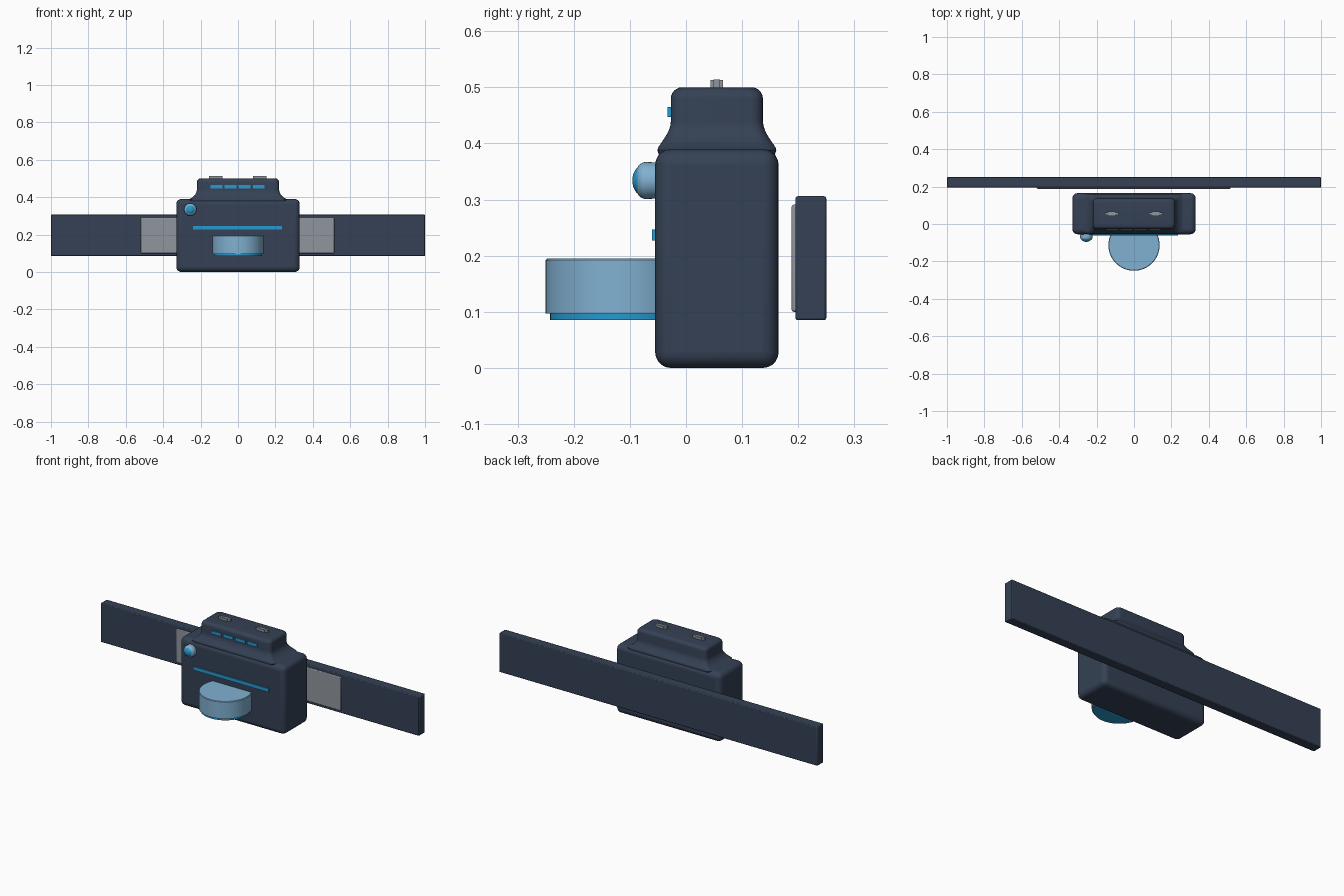
import bpy, bmesh, math
from mathutils import Matrix

cube = bpy.data.objects.get("Cube")
if cube:
    bpy.data.objects.remove(cube, do_unlink=True)


def material(name, rgb):
    m = bpy.data.materials.new(name)
    m.use_nodes = True
    m.diffuse_color = (*rgb, 1)
    m.node_tree.nodes["Principled BSDF"].inputs["Base Color"].default_value = (*rgb, 1)
    return m


NAVY = material("dark navy", (0.035, 0.053, 0.09))
PALE = material("pale blue", (0.22, 0.44, 0.64))
BLUE = material("bright blue", (0.02, 0.32, 0.62))
GREY = material("grey", (0.28, 0.30, 0.34))


def finish(bm, name, mat, bevel=0, segments=3):
    bmesh.ops.recalc_face_normals(bm, faces=bm.faces)
    mesh = bpy.data.meshes.new(name)
    bm.to_mesh(mesh)
    bm.free()
    mesh.materials.append(mat)
    ob = bpy.data.objects.new(name, mesh)
    bpy.context.collection.objects.link(ob)
    if bevel:
        mod = ob.modifiers.new("Bevel", "BEVEL")
        mod.width, mod.segments = bevel, segments
        mod.limit_method, mod.angle_limit = "ANGLE", math.radians(40)
    bpy.ops.object.select_all(action="DESELECT")
    ob.select_set(True)
    bpy.context.view_layer.objects.active = ob
    bpy.ops.object.shade_smooth_by_angle(angle=math.radians(40))
    return ob


def box(name, mat, x, y, z, bevel=0, segments=3):
    """Box from (low, high) ranges on each axis."""
    bm = bmesh.new()
    bmesh.ops.create_cube(bm, size=1)
    for v in bm.verts:
        v.co = [(lo + hi) / 2 + c * (hi - lo) for c, (lo, hi) in zip(v.co, (x, y, z))]
    return finish(bm, name, mat, bevel, segments)


def lathe(name, mat, profile, matrix, steps=64):
    """Spin (radius, height) points about z, then place the result."""
    bm = bmesh.new()
    verts = [bm.verts.new((r, 0, h)) for r, h in profile]
    edges = [bm.edges.new(p) for p in zip(verts, verts[1:])]
    bmesh.ops.spin(bm, geom=verts + edges, axis=(0, 0, 1), cent=(0, 0, 0),
                   angle=2 * math.pi, steps=steps)
    bmesh.ops.remove_doubles(bm, verts=bm.verts, dist=0.0001)
    bm.transform(matrix)
    return finish(bm, name, mat)


def rounded_ring(bm, hx, hy, z, radius, cy, n=6):
    ring = []
    for q, (sx, sy) in enumerate(((1, 1), (-1, 1), (-1, -1), (1, -1))):
        for i in range(n + 1):
            a = (q + i / n) * math.pi / 2
            ring.append(bm.verts.new((sx * (hx - radius) + radius * math.cos(a),
                                      cy + sy * (hy - radius) + radius * math.sin(a), z)))
    return ring


# Main housing
box("housing", NAVY, (-0.33, 0.33), (-0.055, 0.165), (0, 0.39), 0.028, 5)

# Upper housing: flared foot, straight neck, rounded top
bm = bmesh.new()
layers = [(0.262, 0.1, 0.37)]
for i in range(9):
    t = i / 8
    a = t * math.pi / 2
    s = t * t * (3 - 2 * t)
    layers.append((0.265 - 0.045 * math.sin(a), 0.106 - 0.024 * s,
                   0.388 + 0.052 * (t + 1 - math.cos(a)) / 2))
for i in range(7):
    a = i / 6 * math.pi / 2
    inset = 0.02 * (1 - math.cos(a))
    layers.append((0.22 - inset, 0.082 - inset, 0.48 + 0.02 * math.sin(a)))
rings = [rounded_ring(bm, hx, hy, z, 0.022, 0.055) for hx, hy, z in layers]
for low, high in zip(rings, rings[1:]):
    for i in range(len(low)):
        j = (i + 1) % len(low)
        bm.faces.new((low[i], low[j], high[j], high[i]))
bm.faces.new(rings[0])
bm.faces.new(rings[-1])
finish(bm, "upper_housing", NAVY)

# Strap and its backing pad
box("strap", NAVY, (-1, 1), (0.195, 0.25), (0.085, 0.306), 0.004, 2)
box("strap_pad", GREY, (-0.52, 0.515), (0.188, 0.2), (0.1, 0.291), 0.004, 2)

# Round front drum with a bright rim below
drum_place = Matrix.Translation((0, -0.113, 0))
lathe("drum", PALE, [(0, 0.097), (0.137, 0.097), (0.137, 0.192), (0.134, 0.195), (0, 0.195)],
      drum_place)
lathe("drum_base", BLUE, [(0, 0.085), (0.129, 0.085), (0.129, 0.098), (0, 0.098)], drum_place)

# Front button, facing forward
button_place = Matrix.Translation((-0.255, -0.05, 0.334)) @ Matrix.Rotation(math.pi / 2, 4, "X")
dome = [(0, 0), (0.032, 0)]
dome += [(0.016 + 0.017 * math.cos(a), 0.021 + 0.017 * math.sin(a))
         for a in (i / 8 * math.pi / 2 for i in range(9))]
lathe("button", PALE, dome + [(0, 0.038)], button_place, 32)
lathe("button_ring", BLUE, [(0, 0.036), (0.023, 0.036), (0.021, 0.039), (0.012, 0.044),
                            (0.007, 0.045), (0, 0.045)], button_place, 32)

# Front stripe and row of indicator lights
box("front_stripe", BLUE, (-0.24, 0.235), (-0.061, -0.05), (0.227, 0.247))
for i in range(4):
    x = -0.146 + i * 0.075
    box(f"indicator_{i + 1}", BLUE, (x, x + 0.062), (-0.033, -0.02), (0.447, 0.465))

# Top contacts
for side, x in (("right", -0.12), ("left", 0.116)):
    box(f"contact_bar_{side}", GREY, (x - 0.036, x + 0.036), (0.049, 0.061), (0.49, 0.514))
    box(f"contact_block_{side}", GREY, (x - 0.02, x + 0.02), (0.044, 0.066), (0.49, 0.513))
